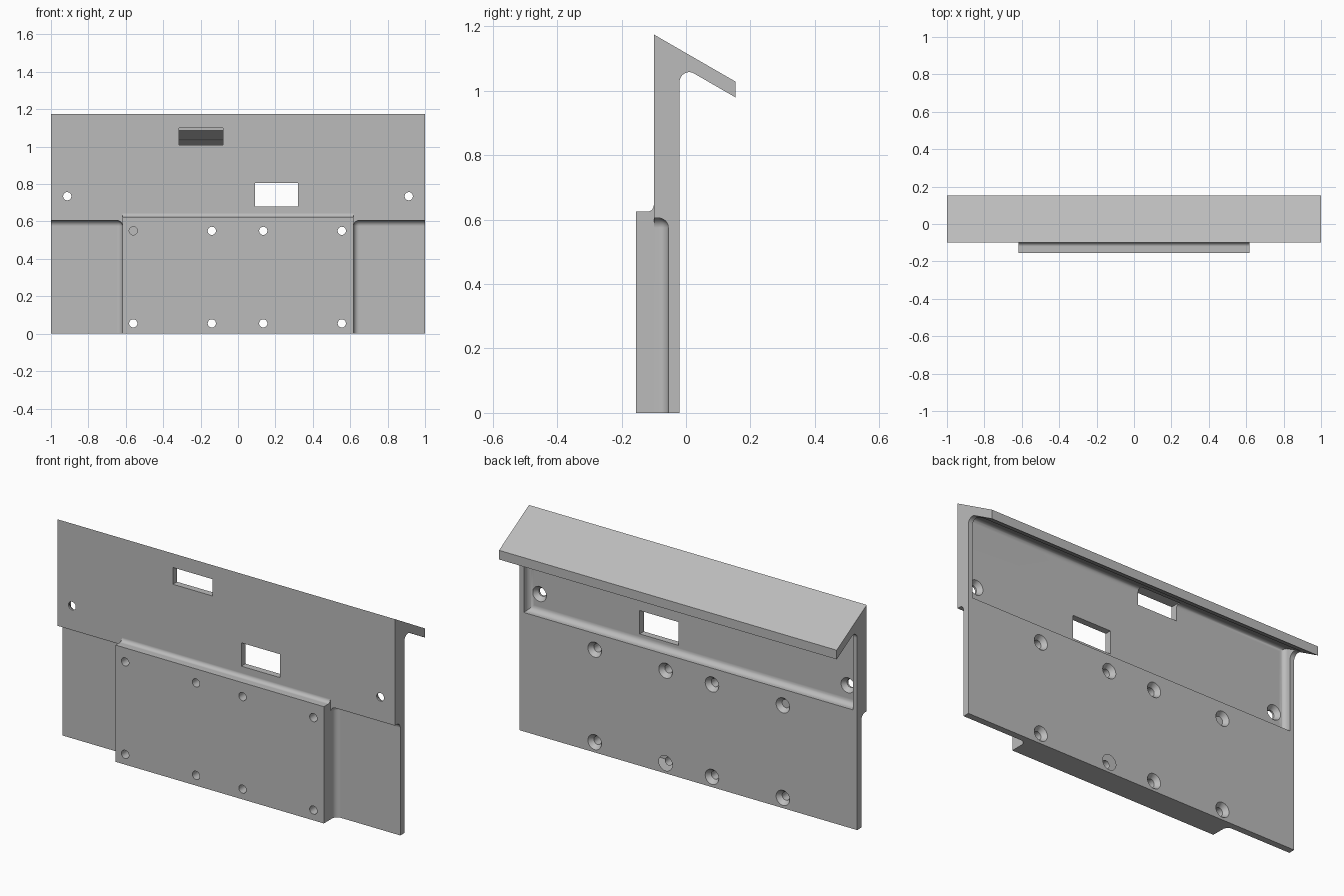
import bpy, bmesh
from math import cos, sin, radians, pi
from mathutils import Matrix, Vector

if "Cube" in bpy.data.objects:
    bpy.data.objects.remove(bpy.data.objects["Cube"])

FRONT, BACK, POCKET, RECESS = -0.1, -0.02, -0.055, -0.065
SLOPE, FILLET = 0.577, 0.03

grey = bpy.data.materials.new("plain grey")
grey.use_nodes = True
colour = (0.5, 0.5, 0.5, 1)
grey.diffuse_color = colour
grey.node_tree.nodes["Principled BSDF"].inputs["Base Color"].default_value = colour


def add_object(name, bm):
    bmesh.ops.recalc_face_normals(bm, faces=bm.faces)
    mesh = bpy.data.meshes.new(name)
    bm.to_mesh(mesh)
    bm.free()
    mesh.materials.append(grey)
    obj = bpy.data.objects.new(name, mesh)
    bpy.context.collection.objects.link(obj)
    return obj


def arc(cy, cz, r, start, end, steps=10):
    angles = [radians(start + (end - start) * i / steps) for i in range(steps + 1)]
    return [(cy + r * cos(a), cz + r * sin(a)) for a in angles]


def prism(name, profile, x0, x1, rounded=None):
    """Extrude a (y, z) profile along x, filleting the edges chosen by a rule."""
    bm = bmesh.new()
    face = bm.faces.new([bm.verts.new((x0, y, z)) for y, z in profile])
    new = bmesh.ops.extrude_face_region(bm, geom=[face])["geom"]
    bmesh.ops.translate(bm, vec=(x1 - x0, 0, 0),
                        verts=[v for v in new if isinstance(v, bmesh.types.BMVert)])
    bmesh.ops.recalc_face_normals(bm, faces=bm.faces)
    if rounded:
        bmesh.ops.bevel(bm, geom=[e for e in bm.edges if rounded(e)], offset=FILLET,
                        offset_type='OFFSET', segments=8, profile=0.5, affect='EDGES')
    return add_object(name, bm)


def box(name, x0, x1, y0, y1, z0, z1, rounded=None):
    return prism(name, [(y0, z0), (y1, z0), (y1, z1), (y0, z1)], x0, x1, rounded)


def drill(name, x, z, y0, y1, r0, r1):
    bm = bmesh.new()
    bmesh.ops.create_cone(bm, cap_ends=True, segments=32, radius1=r0, radius2=r1,
                          depth=y1 - y0,
                          matrix=Matrix.Translation((x, (y0 + y1) / 2, z))
                          @ Matrix.Rotation(-pi / 2, 4, 'X'))
    return add_object(name, bm)


def combine(body, tool, operation='DIFFERENCE'):
    mod = body.modifiers.new(tool.name, 'BOOLEAN')
    mod.operation, mod.object, mod.solver = operation, tool, 'EXACT'
    bpy.context.view_layer.objects.active = body
    bpy.ops.object.modifier_apply(modifier=mod.name)
    bpy.data.objects.remove(tool)


def underside(y):
    return 0.98 + (0.153 - y) * SLOPE


# Wall with sloping roof lip
wall = [(FRONT, 0), (BACK, 0)]
wall += arc(BACK + FILLET, underside(BACK) - FILLET * 1.732, FILLET, 180, 60)
wall += [(0.153, 0.98), (0.153, 1.029), (FRONT, 1.175)]
panel = prism("mounting_panel", wall, -1, 1)

# Raised front block with a fillet where it meets the wall
block = [(-0.155, 0), (-0.155, 0.625)] + arc(-0.12, 0.645, 0.02, -90, 0)
block += [(-0.085, 0.645), (-0.085, 0)]
combine(panel, prism("front_block", block, -0.617, 0.617), 'UNION')

# Filleted pockets on both sides of the block
for side in (-1, 1):
    corner = Vector((side * 0.6175, POCKET, 0.605))
    touches = lambda e: any((v.co - corner).length < 0.001 for v in e.verts)
    x0, x1 = sorted((side * 0.6175, side * 1.2))
    combine(panel, box("side_pocket", x0, x1, -0.3, POCKET, -0.2, 0.605, touches))

# Upper recess in the back, between two thin end ribs
recess = [(RECESS, 0.637), (0.06, 0.637),
          (0.06, underside(0.06) + 0.001), (RECESS, underside(RECESS) + 0.001)]
on_floor = lambda e: all(v.co.y < RECESS + 0.001 for v in e.verts)
combine(panel, prism("back_recess", recess, -0.975, 0.975, on_floor))

# Rectangular windows
combine(panel, box("upper_window", -0.315, -0.08, -0.3, -0.03, 1.01, 1.1))
combine(panel, box("lower_window", 0.09, 0.32, -0.3, 0.1, 0.68, 0.805))

# Screw holes, countersunk from the back
holes = [(x, z, BACK) for x in (-0.56, -0.14, 0.135, 0.555) for z in (0.055, 0.55)]
holes += [(x, 0.735, RECESS) for x in (-0.913, 0.913)]
for x, z, surface in holes:
    combine(panel, drill("screw_hole", x, z, -0.3, surface + 0.02, 0.022, 0.022))
    combine(panel, drill("countersink", x, z, surface - 0.025, surface + 0.001, 0.022, 0.041))

# Smooth fillets, crisp edges
bpy.ops.object.select_all(action='DESELECT')
panel.select_set(True)
bpy.context.view_layer.objects.active = panel
bpy.ops.object.shade_smooth_by_angle(angle=radians(25))
weighted = panel.modifiers.new("even_normals", 'WEIGHTED_NORMAL')
weighted.keep_sharp = True
